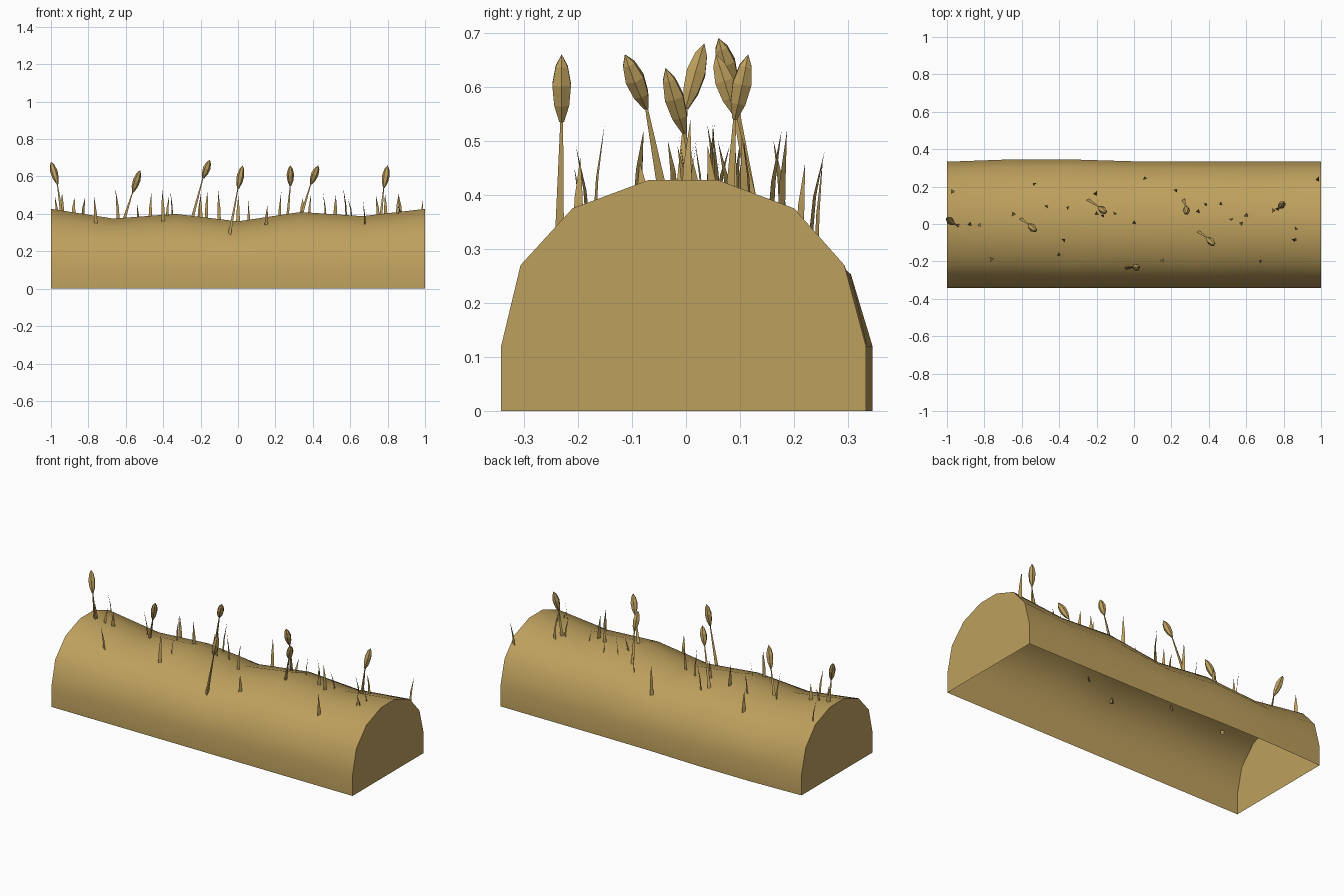
import bpy, bmesh, math, random
from mathutils import Vector

if "Cube" in bpy.data.objects:
    bpy.data.objects.remove(bpy.data.objects["Cube"])

random.seed(4)
TAN = bpy.data.materials.new("dry_straw")
TAN.diffuse_color = (0.515, 0.352, 0.110, 1)
TAN.use_nodes = True
TAN.node_tree.nodes["Principled BSDF"].inputs["Base Color"].default_value = TAN.diffuse_color


def finish(name, bm, smooth=False):
    me = bpy.data.meshes.new(name)
    bm.to_mesh(me)
    bm.free()
    me.materials.append(TAN)
    ob = bpy.data.objects.new(name, me)
    bpy.context.collection.objects.link(ob)
    if smooth:
        bpy.ops.object.select_all(action='DESELECT')
        ob.select_set(True)
        bpy.context.view_layer.objects.active = ob
        bpy.ops.object.shade_smooth_by_angle(angle=math.radians(50))
    return ob


# Mound: arched profile swept along x, crest height and back bulge vary
PROFILE = [(-.342, 0), (-.342, .12), (-.306, .27), (-.21, .375), (-.07, .427),
           (.06, .427), (.2, .375), (.293, .27), (.333, .12), (.333, 0)]
CREST = [.427, .375, .40, .36, .41, .388, .427]
BULGE = [0, .012, .012, .002, 0, 0, 0]


def crest(x):
    t = min(max((x + 1) * 3, 0), 5.999)
    i = int(t)
    return CREST[i] + (CREST[i + 1] - CREST[i]) * (t - i)


def ground(x, y):
    for (y0, z0), (y1, z1) in zip(PROFILE, PROFILE[1:]):
        if y0 <= y <= y1 and y1 > y0:
            return (z0 + (z1 - z0) * (y - y0) / (y1 - y0)) * crest(x) / .427
    return 0


bm = bmesh.new()
rings = []
for i, (h, b) in enumerate(zip(CREST, BULGE)):
    rings.append([bm.verts.new((-1 + i / 3, y + (b if y > .25 else 0),
                                z if z <= .12 else z * h / .427))
                  for y, z in PROFILE])
for a, c in zip(rings, rings[1:]):
    for j in range(len(PROFILE) - 1):
        bm.faces.new((a[j], c[j], c[j + 1], a[j + 1]))
bm.faces.new(rings[0])
bm.faces.new(rings[-1][::-1])
bmesh.ops.recalc_face_normals(bm, faces=bm.faces)
# open underside: make sure the shell faces outwards
bm.faces.ensure_lookup_table()
if max(bm.faces, key=lambda f: f.calc_center_median().z).normal.z < 0:
    bmesh.ops.reverse_faces(bm, faces=bm.faces)
finish("mound", bm, True)


def tube(bm, stations, n, yaw=0):
    """Loft n-sided rings given as (centre, radius); zero radius is a point."""
    axis = (stations[-1][0] - stations[0][0]).normalized()
    u = axis.cross(Vector((math.sin(yaw), math.cos(yaw), 0))).normalized()
    v = axis.cross(u)
    rows = []
    for c, r in stations:
        if r == 0:
            rows.append([bm.verts.new(c)] * n)
        else:
            rows.append([bm.verts.new(c + r * (u * math.cos(k * math.tau / n)
                                               + v * math.sin(k * math.tau / n)))
                         for k in range(n)])
    for a, b in zip(rows, rows[1:]):
        for k in range(n):
            m = (k + 1) % n
            bm.faces.new(list(dict.fromkeys((a[k], a[m], b[m], b[k]))))
    if stations[0][1] > 0:
        bm.faces.new(rows[0][::-1])


# Seed heads on stems: root x, y / head bottom x, y, z / head tip x, y, z
REEDS = [(-.94, -.01, -.965, 0, .56, -1.0, .034, .68),
         (-.61, .03, -.563, -.003, .515, -.523, -.038, .635),
         (-.25, .13, -.187, .09, .59, -.15, .06, .69),
         (-.045, -.235, .0, -.23, .535, .025, -.23, .66),
         (.265, .13, .28, .09, .55, .28, .055, .66),
         (.34, -.04, .39, -.073, .56, .43, -.113, .66),
         (.765, .08, .78, .09, .54, .80, .115, .66)]
stems, heads = bmesh.new(), bmesh.new()
for x, y, bx, by, bz, tx, ty, tz in REEDS:
    root = Vector((x, y, ground(x, y) - .02))
    low, tip = Vector((bx, by, bz)), Vector((tx, ty, tz))
    tube(stems, [(root, .011), (root.lerp(low, .5), .007), (low, .003)], 3)
    tube(heads, [(low, .005), (low.lerp(tip, .25), .016), (low.lerp(tip, .55), .020),
                 (low.lerp(tip, .82), .013), (tip, 0)], 6)
finish("reed_stems", stems)
finish("reed_heads", heads)

# Grass blades: flat, bent, tapering; x, y, tip height
BLADES = [(-.965, .18, .50), (-.94, 0, .51), (-.88, -.01, .49), (-.83, 0, .49),
          (-.76, -.18, .49), (-.64, .06, .53), (-.53, .21, .46), (-.47, .09, .51),
          (-.40, -.17, .53), (-.38, -.09, .50), (-.35, .085, .52), (-.21, .155, .52),
          (-.2, .05, .50), (-.17, .04, .53), (-.1, .06, .53), (0, 0, .50),
          (.06, .24, .47), (.15, -.19, .45), (.22, .175, .52), (.34, .06, .49),
          (.38, .1, .50), (.47, .11, .51), (.52, .03, .50), (.58, 0, .54),
          (.61, .05, .49), (.68, -.2, .47), (.75, .08, .50), (.79, .12, .51),
          (.85, -.09, .52), (.87, -.02, .50), (.87, -.08, .46), (.98, .23, .48)]
bm = bmesh.new()
for x, y, top in BLADES:
    yaw = random.uniform(-1.3, 1.3)
    side = Vector((math.cos(yaw), math.sin(yaw), 0))
    lean = Vector((-side.y, side.x, 0)) * random.choice((-1, 1)) * random.uniform(.012, .028)
    root = Vector((x, y, ground(x, y) - .025))
    rise = Vector((0, 0, top - root.z))
    mid = root + rise * .5 + lean * .3
    a, b = (bm.verts.new(root + side * s * .011) for s in (-1, 1))
    c, d = (bm.verts.new(mid + side * s * .008) for s in (1, -1))
    t = bm.verts.new(root + rise + lean)
    bm.faces.new((a, b, c, d))
    bm.faces.new((d, c, t))
finish("grass_blades", bm)
